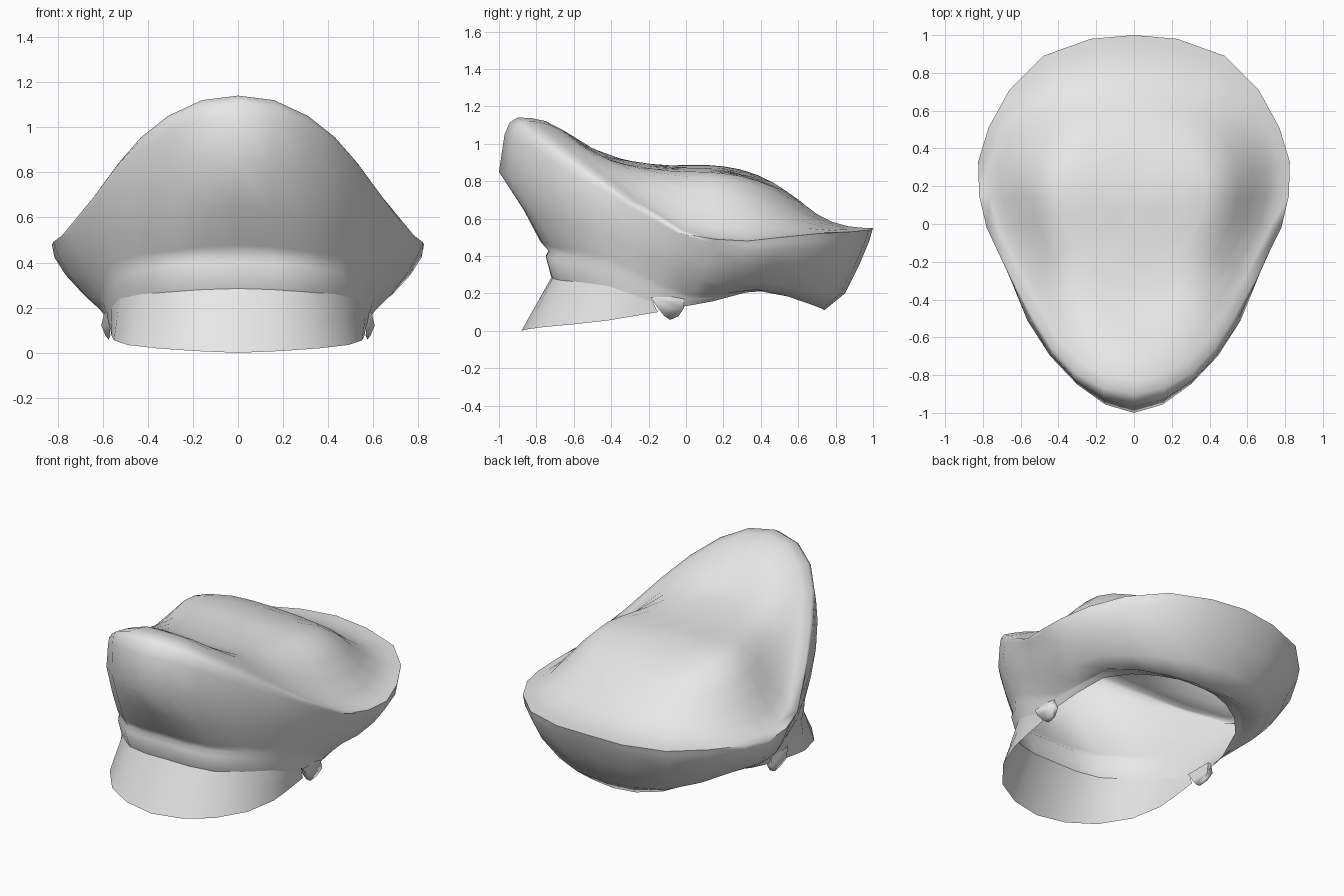
import bpy, math
from mathutils import Vector

if "Cube" in bpy.data.objects:
    bpy.data.objects.remove(bpy.data.objects["Cube"])

grey = bpy.data.materials.new("cap grey")
grey.diffuse_color = (0.8, 0.8, 0.8, 1)
grey.use_nodes = True
grey.node_tree.nodes["Principled BSDF"].inputs["Base Color"].default_value = grey.diffuse_color

N = 13                                # half-outline steps, back to front
STATIONS = [0, 2, 4, 6, 9, 11, 13]    # outline steps where rings are keyed


def spline(keys, pts, k):
    """Smooth curve through pts at the given keys."""
    k = min(max(k, keys[0]), keys[-1])
    i = max(j for j in range(len(keys) - 1) if keys[j] <= k)
    h = keys[i + 1] - keys[i]
    t = (k - keys[i]) / h
    p = [Vector(q) for q in pts]

    def tangent(j):
        if j in (0, len(p) - 1):
            a = 0 if j == 0 else j - 1
            d = (p[a + 1] - p[a]) / (keys[a + 1] - keys[a])
            # rings run straight across the mirror line
            return Vector((d.x, 0, 0)) if len(d) == 3 else d
        return (p[j + 1] - p[j - 1]) / (keys[j + 1] - keys[j - 1])
    return (p[i] * (2*t**3 - 3*t*t + 1) + tangent(i) * h * (t**3 - 2*t*t + t)
            + p[i + 1] * (3*t*t - 2*t**3) + tangent(i + 1) * h * (t**3 - t*t))


def keyed_ring(pts):
    return [spline(STATIONS, pts, k) for k in range(N + 1)]


def mirrored(half):
    """Half outline on +x turned into a closed ring."""
    return half + [Vector((-p.x, p.y, p.z)) for p in half[-2:0:-1]]


def loft(name, rings, closed=True, tip=None, angle=85):
    verts = [p for r in rings for p in r]
    n = len(rings[0])
    faces = []
    for a in range(len(rings) - 1):
        for i in range(n if closed else n - 1):
            j = (i + 1) % n
            faces.append((a*n + i, a*n + j, (a+1)*n + j, (a+1)*n + i))
    if tip is not None:
        verts.append(tip)
        b = (len(rings) - 1) * n
        faces += [(b + i, b + (i + 1) % n, len(verts) - 1) for i in range(n)]
    me = bpy.data.meshes.new(name)
    me.from_pydata(verts, [], faces)
    me.materials.append(grey)
    ob = bpy.data.objects.new(name, me)
    bpy.context.collection.objects.link(ob)
    bpy.ops.object.select_all(action='DESELECT')
    ob.select_set(True)
    bpy.context.view_layer.objects.active = ob
    bpy.ops.object.mode_set(mode='EDIT')
    bpy.ops.mesh.select_all(action='SELECT')
    bpy.ops.mesh.normals_make_consistent(inside=False)
    bpy.ops.object.mode_set(mode='OBJECT')
    bpy.ops.object.shade_smooth_by_angle(angle=math.radians(angle))
    return ob


# Raised rim of the crown
rim = [Vector(p) for p in [
    (0, 1, .55), (.23, .98, .54), (.48, .89, .53), (.66, .71, .52),
    (.77, .51, .50), (.825, .33, .48), (.82, .15, .49), (.78, -.02, .52),
    (.64, -.3, .69), (.53, -.5, .84), (.43, -.66, .955), (.31, -.79, 1.05),
    (.16, -.87, 1.12), (0, -.9, 1.14)]]

# Side wall rings, from just under the rim down to the head opening
under_rim = keyed_ring([(0, .98, .48), (.48, .87, .46), (.765, .5, .44), (.80, .13, .44),
                        (.55, -.51, .78), (.31, -.83, .98), (0, -.97, 1.05)])
bulge = keyed_ring([(0, .93, .36), (.45, .82, .34), (.72, .46, .36), (.755, .11, .36),
                    (.565, -.51, .68), (.30, -.85, .80), (0, -1, .85)])
lower = keyed_ring([(0, .85, .2), (.38, .74, .2), (.63, .42, .26), (.69, .07, .27),
                    (.565, -.46, .52), (.29, -.79, .60), (0, -.87, .65)])
hem = keyed_ring([(0, .74, .11), (.3, .67, .14), (.55, .38, .22), (.61, .02, .19),
                  (.555, -.42, .40), (.31, -.71, .45), (0, -.78, .48)])
band_top = keyed_ring([(0, .66, .16), (.27, .58, .2), (.53, .35, .22), (.595, 0, .17),
                       (.545, -.42, .36), (.3, -.69, .41), (0, -.735, .43)])
band_edge = keyed_ring([(0, .64, .17), (.27, .57, .2), (.53, .34, .22), (.59, -.01, .155),
                        (.54, -.425, .32), (.31, -.705, .385), (0, -.75, .40)])
opening = keyed_ring([(0, .58, .22), (.26, .52, .22), (.5, .32, .205), (.575, -.04, .125),
                      (.525, -.42, .24), (.3, -.67, .27), (0, -.72, .285)])

# Rounded lip halfway between rim and wall
lip = []
for a, b in zip(rim, under_rim):
    m = a.lerp(b, .45)
    out = Vector((m.x, m.y - .1, 0)).normalized() * .012 * min(1, max(0, -m.y))
    lip.append(m + out + Vector((0, 0, .015 * min(1, max(0, -m.y)))))

# Crown: rings shrinking to a dome that follows a centre profile, with a flat lip
RIDGE = [(-.9, 1.14), (-.58, .955), (-.15, .875), (.15, .865),
         (.33, .835), (.5, .765), (.7, .655), (1, .55)]
RIDGE_Y = [p[0] for p in RIDGE]


def crown_ring(t):
    ring = []
    for p in mirrored(rim):
        x, y = p.x * t, .1 + (p.y - .1) * t
        top = spline(RIDGE_Y, RIDGE, y).y
        s = max(0, (t - .48) / .52)
        w = 1 - s * s * (3 - 2 * s)
        ring.append(Vector((x, y, p.z * (1 - w) + top * w - .05 * x * w)))
    return ring


wall = [mirrored(r) for r in
        (opening, band_edge, band_top, hem, lower, bulge, under_rim, lip)]
dome = [crown_ring(t) for t in (1, .93, .85, .76, .67, .57, .46, .3, .14)]
loft("cap_body", wall + dome, tip=Vector((0, .1, .87)))

# Visor: flared sheet from the front of the opening
outer = [Vector(p) for p in [
    (.565, -.15, .10), (.56, -.30, .075), (.55, -.42, .055), (.49, -.60, .035),
    (.36, -.76, .02), (.19, -.85, .008), (0, -.88, 0)]]
inner = opening[7:]


def arc(half):
    """Half arc on +x continued to the -x side."""
    return half + [Vector((-p.x, p.y, p.z)) for p in half[-2::-1]]


middle = [a.lerp(b, .5) for a, b in zip(inner, outer)]
loft("visor", [arc(inner), arc(middle), arc(outer)], closed=False)


# Small side tabs at the visor ends
def section(side, z, x0, x1, y0, y1):
    return [Vector((side * x, y, z)) for x, y in ((x0, y0), (x1, y0), (x1, y1), (x0, y1))]


for side, name in ((1, "right_tab"), (-1, "left_tab")):
    loft(name, [section(side, .18, .57, .592, -.19, -.01),
                section(side, .12, .568, .606, -.15, -.012),
                section(side, .078, .566, .588, -.115, -.04)],
         tip=Vector((side * .573, -.085, .058)))
